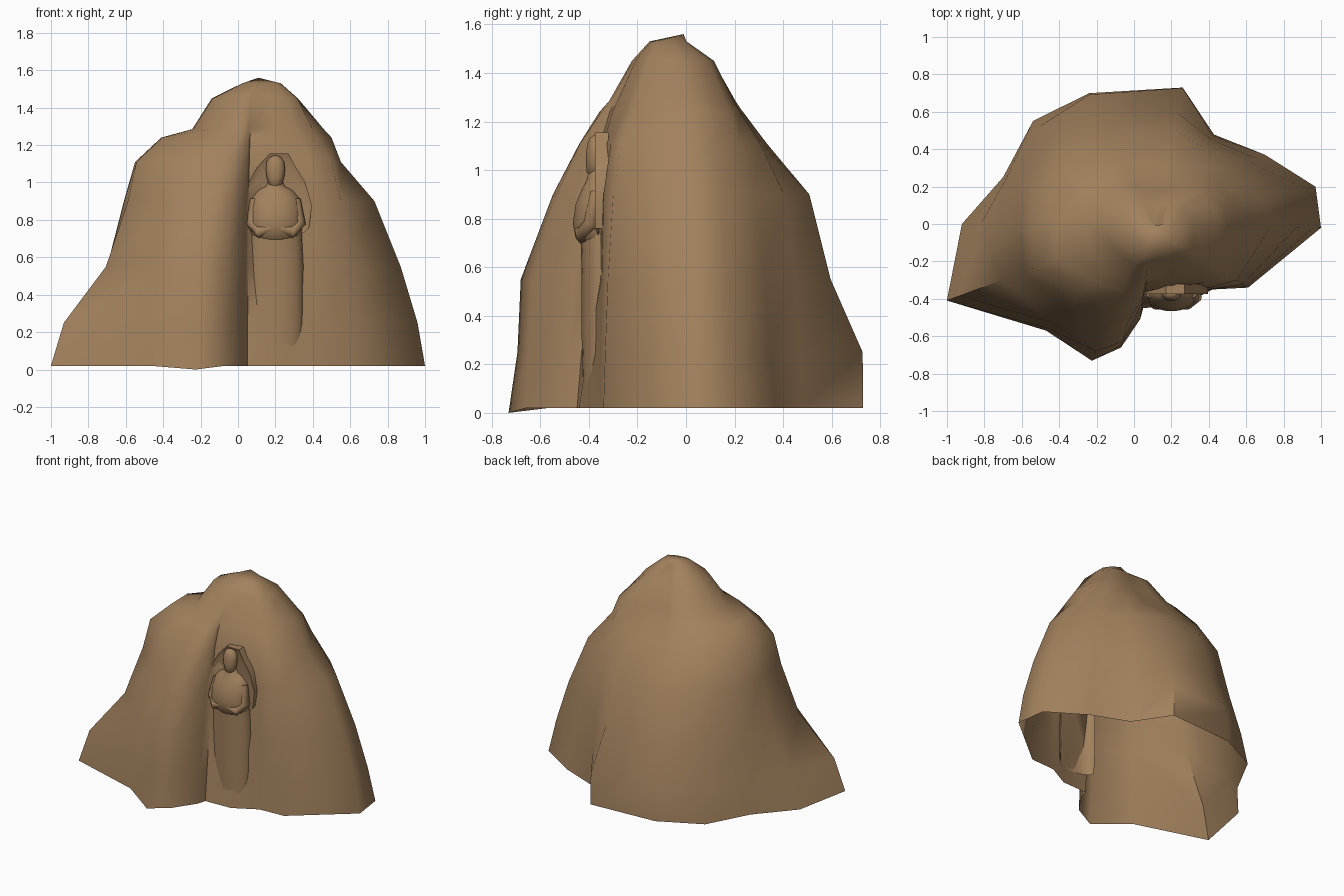
import bpy, bmesh, math
from mathutils import Vector

if "Cube" in bpy.data.objects:
    bpy.data.objects.remove(bpy.data.objects["Cube"])

stone = bpy.data.materials.new("brown stone")
stone.diffuse_color = (0.36, 0.22, 0.11, 1)
stone.use_nodes = True
stone.node_tree.nodes["Principled BSDF"].inputs["Base Color"].default_value = stone.diffuse_color


def finish(name, bm, angle=50):
    me = bpy.data.meshes.new(name)
    bm.to_mesh(me)
    bm.free()
    ob = bpy.data.objects.new(name, me)
    bpy.context.collection.objects.link(ob)
    me.materials.append(stone)
    bpy.ops.object.select_all(action='DESELECT')
    ob.select_set(True)
    bpy.context.view_layer.objects.active = ob
    bpy.ops.object.shade_smooth_by_angle(angle=math.radians(angle))
    return ob


def skin(bm, rings, closed=True):
    """Join equal-length rings of points with quads."""
    vs = [[bm.verts.new(p) for p in r] for r in rings]
    n = len(vs[0])
    for a, b in zip(vs, vs[1:]):
        for i in range(n if closed else n - 1):
            j = (i + 1) % n
            bm.faces.new((a[i], a[j], b[j], b[i]))
    return vs


# Rock: open-bottomed shell; each rib is a compass angle and its radius at every level
LEVELS = (0.02, 0.25, 0.55, 0.90, 1.11, 1.24, 1.45)
RIBS = [
    (200.4, 1.174, 1.10, .86, .735, .685, .54, .25),
    (225.0, .806, .79, .75, .66, .58, .44, .24),
    (246.0, .800, .76, .745, .60, .48, .39, .24),
    (255.6, .682, .67, .65, .55, .45, .36, .23),
    (262.5, .514, .49, .46, .42, .39, .34, .22),
    (288.8, .465, .43, .38, .36, .36, .32, .22),
    (312.4, .474, .47, .47, .46, .42, .34, .24),
    (326.3, .613, .60, .58, .54, .48, .39, .26),
    (358.7, .900, .86, .77, .63, .45, .40, .22),
    (372.9, .893, .84, .75, .61, .44, .39, .19),
    (391.7, .705, .66, .62, .53, .41, .35, .18),
    (415.5, .580, .57, .55, .49, .37, .27, .14),
    (437.6, .747, .745, .61, .52, .32, .21, .10),
    (476.0, .778, .77, .66, .565, .37, .26, .12),
    (499.3, .844, .80, .72, .64, .50, .36, .17),
    (522.6, .838, .82, .76, .69, .58, .42, .21),
    (540.0, 1.02, .92, .80, .71, .65, .51, .24),
]
# left wall of the niche: the fifth rib repeated, stepped back into the rock
edge = RIBS[4]
RIBS.insert(5, (edge[0] + 1.1,) + tuple(r - 0.22 * max(0, r - 0.23) for r in edge[1:]))


def rib_point(rib, r, z, dx=0, dy=0):
    a = math.radians(rib[0])
    return Vector((0.1 + dx + r * math.cos(a), dy + r * math.sin(a), z))


rings = [[rib_point(rib, rib[k + 1], z) for rib in RIBS] for k, z in enumerate(LEVELS)]
rings[0][2].z = 0                       # lowest toe of the front ridge
# terrace behind the left shoulder: left ribs step inwards sharply
terrace = []
for rib in RIBS:
    left = max(0, -math.cos(math.radians(rib[0] - 10)))
    t = 0.23 + 0.4 * left ** 3
    terrace.append(rib_point(rib, rib[6] + (rib[7] - rib[6]) * t, 1.285))
rings.insert(6, terrace)
rings.append([rib_point(rib, rib[7] * 0.45, 1.53, 0.03, -0.05) for rib in RIBS])
bm = bmesh.new()
crown = skin(bm, rings)[-1]
tip = bm.verts.new((0.11, -0.01, 1.56))
for i, v in enumerate(crown):
    bm.faces.new((v, crown[(i + 1) % len(crown)], tip))
finish("rock", bm, 60)


# Carved figure parts: stacked ellipses (z, centre y, half width, half depth) on x = 0.2;
# a relief keeps only the front half, which stands out of the rock
def stack(name, rows, n=14, relief=False):
    bm = bmesh.new()
    start, sweep = (math.pi, math.pi / (n - 1)) if relief else (0, 2 * math.pi / n)
    vs = skin(bm, [[(.2 + rx * math.cos(start + sweep * i),
                     cy + ry * math.sin(start + sweep * i), z) for i in range(n)]
                   for z, cy, rx, ry in rows], not relief)
    bm.faces.new(vs[-1])
    finish(name, bm)


stack("robe_skirt", [(.12, -.355, .145, .07), (.3, -.35, .15, .08),
                     (.55, -.35, .15, .08), (.74, -.35, .14, .085)], relief=True)
stack("robe_torso", [(.69, -.355, .10, .075), (.72, -.355, .135, .10),
                     (.78, -.355, .15, .112), (.86, -.355, .14, .10),
                     (.92, -.355, .125, .075), (.96, -.355, .09, .055),
                     (.98, -.355, .05, .05), (1.02, -.355, .035, .04)], relief=True)
stack("head", [(.975, -.38, .018, .015), (.99, -.38, .035, .03),
               (1.03, -.375, .047, .038), (1.07, -.375, .052, .038),
               (1.11, -.37, .047, .036), (1.135, -.37, .03, .025),
               (1.143, -.37, .01, .01)])

# Sleeves: bent tubes from shoulder to elbow to joined hands
for side, s in (("left", -1), ("right", 1)):
    pts = [Vector((.2 + s * .11, -.37, .91)), Vector((.2 + s * .13, -.39, .78)),
           Vector((.2 + s * .085, -.425, .735)), Vector((.2 + s * .01, -.44, .76))]
    bm = bmesh.new()
    tube = []
    for i, p in enumerate(pts):
        t = (pts[min(i + 1, 3)] - pts[max(i - 1, 0)]).normalized()
        u = t.cross(Vector((0, 1, 0.2))).normalized()
        w = t.cross(u)
        r = (.025, .033, .033, .022)[i]
        tube.append([p + r * (u * math.cos(a) + w * math.sin(a))
                     for a in (2 * math.pi * k / 10 for k in range(10))])
    vs = skin(bm, tube)
    bm.faces.new(vs[0][::-1])
    bm.faces.new(vs[-1])
    bmesh.ops.recalc_face_normals(bm, faces=bm.faces)
    finish(side + "_sleeve", bm, 80)

# Veil: arched lip behind the head, its rim running back into the rock
ARCH = [(.04, .72), (.03, .95), (.10, 1.08), (.17, 1.155), (.27, 1.155),
        (.31, 1.08), (.36, 1.0), (.395, .88), (.38, .76)]
bm = bmesh.new()
vs = skin(bm, [[(.2 + (x - .2) * .85, -.36, z - .03) for x, z in ARCH],
               [(x, -.375, z) for x, z in ARCH],
               [(x, -.32, z) for x, z in ARCH]], False)
bm.faces.new(vs[0])
bmesh.ops.recalc_face_normals(bm, faces=bm.faces)
finish("veil", bm, 45)
